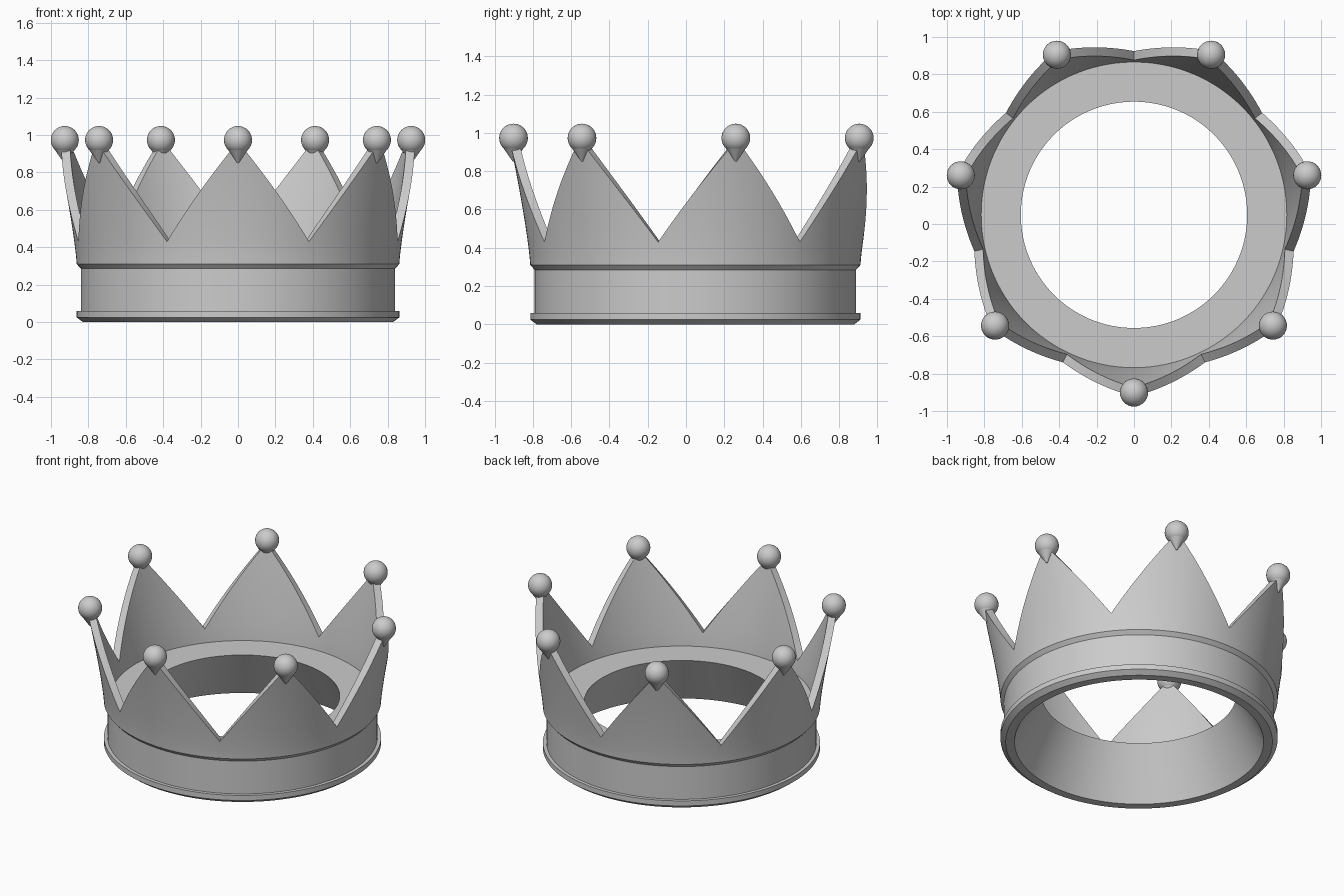
import bpy, bmesh
from math import sin, cos, pi, radians

cube = bpy.data.objects.get("Cube")
if cube:
    bpy.data.objects.remove(cube, do_unlink=True)

POINTS = 7
CENTRE_Y = 0.049
HALF = pi / POINTS            # half the angle taken by one point
STEPS = 24                    # columns per point
SEGS = POINTS * STEPS
VALLEY, PEAK = 0.43, 0.965

metal = bpy.data.materials.new("grey metal")
metal.use_nodes = True
GREY = (0.6, 0.6, 0.6, 1)
metal.diffuse_color = GREY
metal.node_tree.nodes["Principled BSDF"].inputs["Base Color"].default_value = GREY


def finish(name, bm):
    bmesh.ops.recalc_face_normals(bm, faces=bm.faces[:])
    mesh = bpy.data.meshes.new(name)
    bm.to_mesh(mesh)
    bm.free()
    mesh.materials.append(metal)
    ob = bpy.data.objects.new(name, mesh)
    bpy.context.collection.objects.link(ob)
    bpy.ops.object.select_all(action='DESELECT')
    bpy.context.view_layer.objects.active = ob
    ob.select_set(True)
    bpy.ops.object.shade_smooth_by_angle(angle=radians(30))
    return ob


def sweep(name, section):
    """Sweep a closed (radius, height) section, which may vary by column, round the crown."""
    bm = bmesh.new()
    rings = []
    for i in range(SEGS):
        a = 2 * pi * i / SEGS
        rings.append([bm.verts.new((r * sin(a), CENTRE_Y - r * cos(a), z))
                      for r, z in section(i)])
    n = len(rings[0])
    for i in range(SEGS):
        p, q = rings[i], rings[(i + 1) % SEGS]
        for k in range(n):
            m = (k + 1) % n
            bm.faces.new((p[k], q[k], q[m], p[m]))
    return finish(name, bm)


# Head band with a foot rim, a recessed strip and a flat inner shelf
BAND = [(0.605, 0.34), (0.775, 0), (0.83, 0), (0.8625, 0.025), (0.8625, 0.06),
        (0.84, 0.06), (0.84, 0.285), (0.8625, 0.31), (0.83, 0.34)]
sweep("head_band", lambda i: BAND)


# Flared wall cut into seven points
def outer_radius(z):
    t = (z - 0.31) / (PEAK - 0.31)
    return 0.8625 + 0.108 * t ** 1.25


def wall_section(i):
    j = i % STEPS
    away = min(j, STEPS - j) / (STEPS / 2)
    top = PEAK - (PEAK - VALLEY) * away
    rows = 12
    heights = [0.31 + (top - 0.31) * k / rows for k in range(rows + 1)]
    outside = [(outer_radius(z), z) for z in heights]
    inside = [(outer_radius(z) - 0.048, z) for z in reversed(heights)]
    return outside + inside


sweep("pointed_wall", wall_section)

# Ball on each tip, with a small tapered socket under it
for n in range(POINTS):
    a = 2 * HALF * n
    x, y = 0.95 * sin(a), CENTRE_Y - 0.95 * cos(a)
    bm = bmesh.new()
    ball = bmesh.ops.create_uvsphere(bm, u_segments=32, v_segments=16, radius=0.075)
    bmesh.ops.translate(bm, verts=ball["verts"], vec=(x, y, 0.973))
    finish(f"tip_ball_{n + 1}", bm)

    bm = bmesh.new()
    cone = bmesh.ops.create_cone(bm, cap_ends=True, segments=24,
                                 radius1=0.004, radius2=0.056, depth=0.075)
    bmesh.ops.translate(bm, verts=cone["verts"], vec=(x, y, 0.8875))
    finish(f"ball_socket_{n + 1}", bm)
